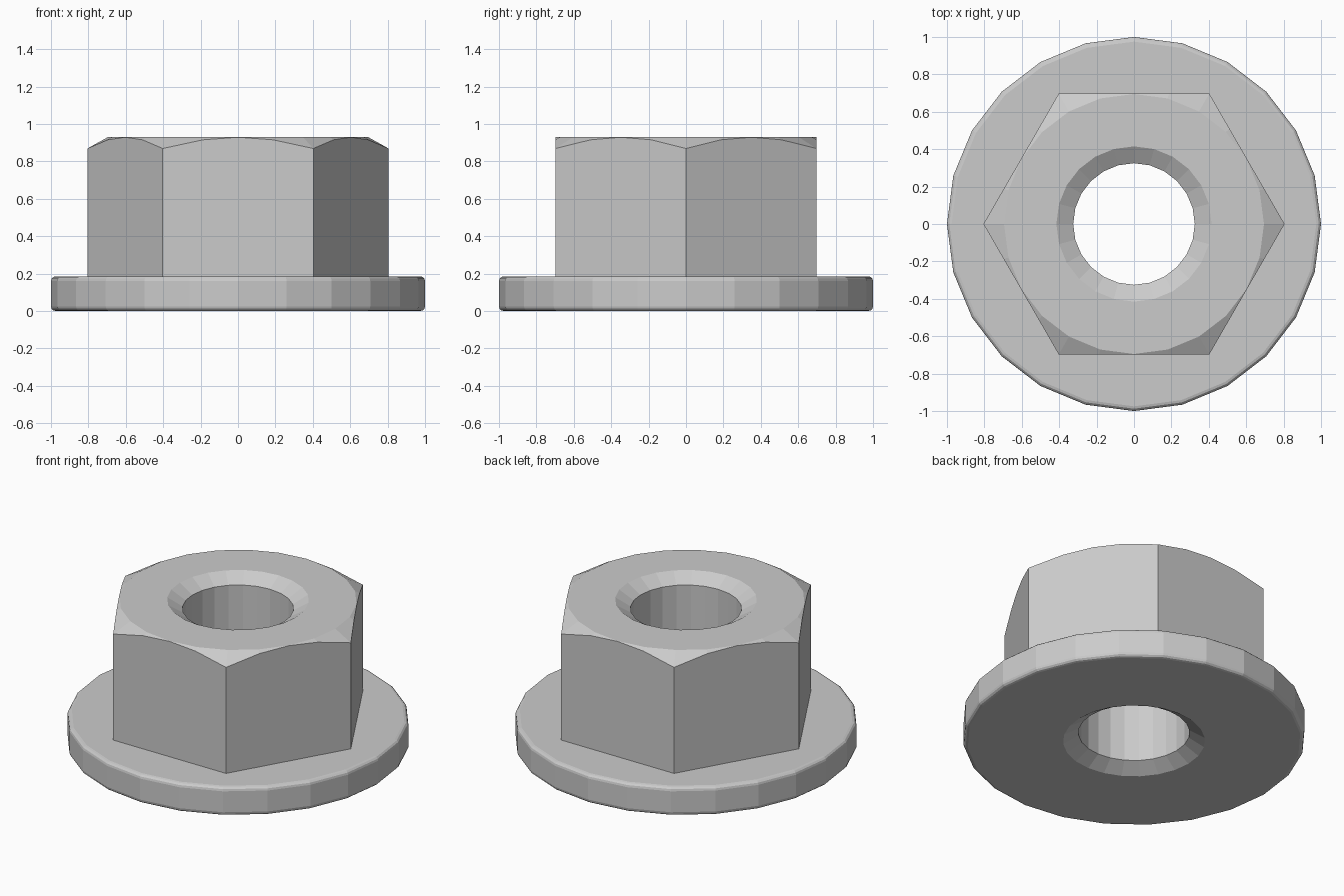
import bpy, bmesh, math

if "Cube" in bpy.data.objects:
    bpy.data.objects.remove(bpy.data.objects["Cube"])

SIDES = 24


def lathe(name, profile, sides=SIDES):
    """Closed solid from an outline of (radius, z) points, bottom to top."""
    bm = bmesh.new()
    rings = [[bm.verts.new((r * math.cos(math.tau * i / sides),
                            r * math.sin(math.tau * i / sides), z))
              for i in range(sides)] for r, z in profile]
    for a, b in zip(rings, rings[1:]):
        for i in range(sides):
            j = (i + 1) % sides
            bm.faces.new((a[i], a[j], b[j], b[i]))
    bm.faces.new(rings[0][::-1])
    bm.faces.new(rings[-1])
    mesh = bpy.data.meshes.new(name)
    bm.to_mesh(mesh)
    bm.free()
    obj = bpy.data.objects.new(name, mesh)
    bpy.context.collection.objects.link(obj)
    return obj


def boolean(target, tool, operation):
    tool.hide_render = True
    mod = target.modifiers.new(operation.lower(), 'BOOLEAN')
    mod.operation = operation
    mod.solver = 'EXACT'
    mod.object = tool
    bpy.context.view_layer.objects.active = target
    bpy.ops.object.modifier_apply(modifier=mod.name)
    bpy.data.objects.remove(tool, do_unlink=True)


# Round flange with softened rims
H, R = 0.185, 0.025
arc = [(1 - R + R * math.cos(a), R * math.sin(a))
       for a in (math.radians(d) for d in (0, 30, 60, 90))]
rim = [(r, R - s) for r, s in reversed(arc)] + [(r, H - R + s) for r, s in arc]
nut = lathe("flange_nut", rim)

# Hexagonal body with a conical chamfer on its upper corners
hexagon = lathe("hex_body", [(0.805, 0.1), (0.805, 0.93)], 6)
cone = lathe("corner_chamfer", [(0.95, 0.0), (0.95, 0.788), (0.695, 0.93)])
boolean(hexagon, cone, 'INTERSECT')
boolean(nut, hexagon, 'UNION')

# Through hole, countersunk at both ends
bore = lathe("bore", [(0.497, -0.05), (0.325, 0.055), (0.325, 0.875), (0.497, 0.98)])
boolean(nut, bore, 'DIFFERENCE')
